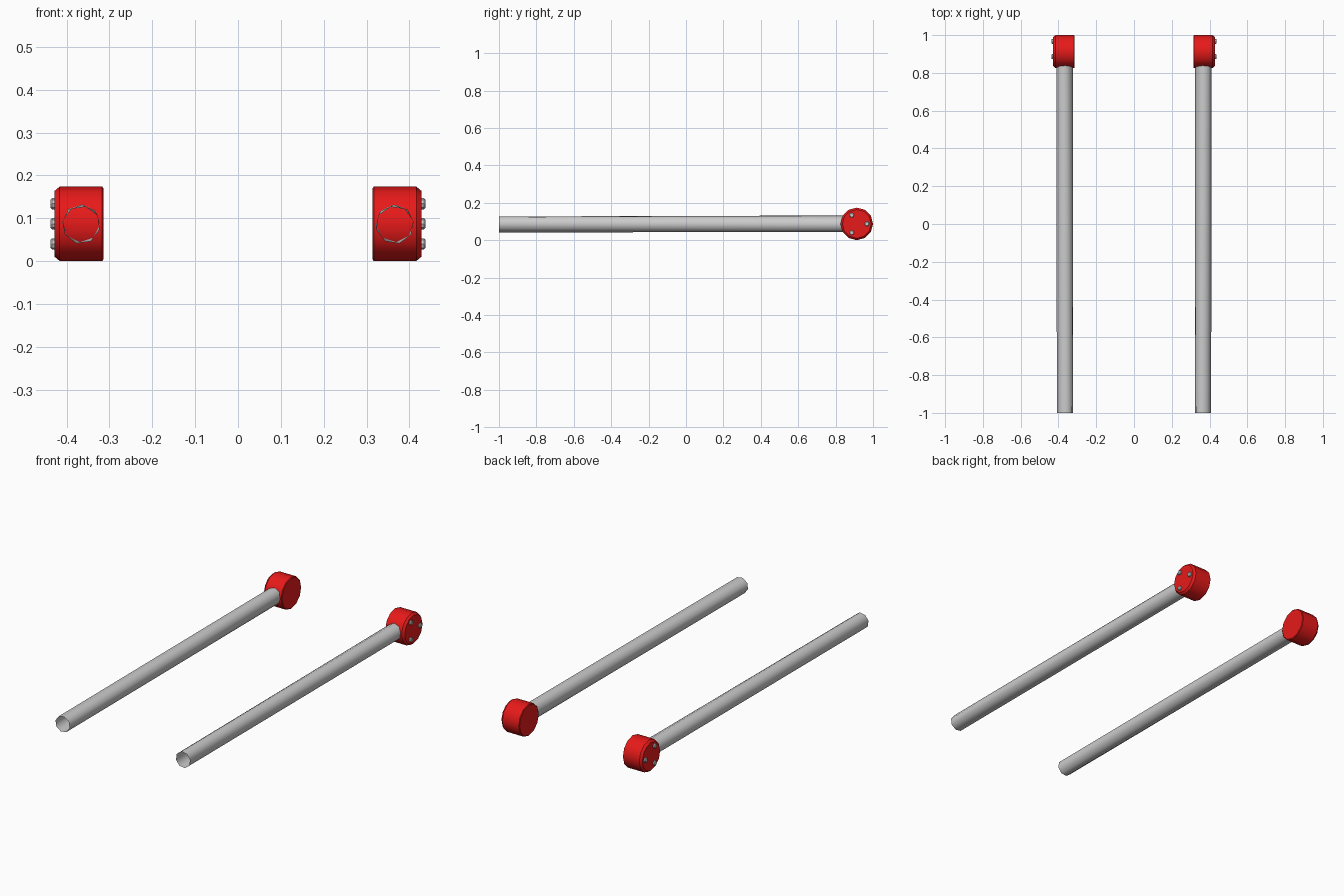
import bpy, bmesh, math

if "Cube" in bpy.data.objects:
    bpy.data.objects.remove(bpy.data.objects["Cube"])

red = bpy.data.materials.new("red_paint")
red.diffuse_color = (0.8, 0.01, 0.01, 1)
red.use_nodes = True
red.node_tree.nodes["Principled BSDF"].inputs["Base Color"].default_value = red.diffuse_color


def lathe(name, axis, profile, sides, caps, smooth, mat=None):
    """Rings of (position along axis, radius, (c1, c2) centre, start angle in degrees), mirrored in x."""
    bm = bmesh.new()
    rings = []
    for t, r, (c1, c2), a0 in profile:
        ring = []
        for i in range(sides):
            a = math.radians(a0) + math.tau * i / sides
            u, v = c1 + r * math.cos(a), c2 + r * math.sin(a)
            ring.append(bm.verts.new((t, u, v) if axis == "x" else (u, t, v)))
        rings.append(ring)
    for lo, hi in zip(rings, rings[1:]):
        for i in range(sides):
            j = (i + 1) % sides
            bm.faces.new((lo[i], lo[j], hi[j], hi[i]))
    if caps:
        bm.faces.new(rings[0])
        bm.faces.new(rings[-1])
    bmesh.ops.recalc_face_normals(bm, faces=bm.faces)
    me = bpy.data.meshes.new(name)
    bm.to_mesh(me)
    bm.free()
    ob = bpy.data.objects.new(name, me)
    bpy.context.collection.objects.link(ob)
    if mat:
        me.materials.append(mat)
    # Left-hand copy
    origin_mirror = ob.modifiers.new("Mirror", "MIRROR")
    origin_mirror.use_axis[0] = True
    origin_mirror.use_mirror_merge = False
    bpy.ops.object.select_all(action="DESELECT")
    ob.select_set(True)
    bpy.context.view_layer.objects.active = ob
    bpy.ops.object.shade_smooth_by_angle(angle=math.radians(smooth))
    return ob


# Open octagonal tubes with a very slight twist
lathe("tube", "y", [(-1.0, 0.044, (0.366, 0.084), 14),
                    (0.85, 0.044, (0.366, 0.088), 4)], 8, False, 50)

# Red end drums, chamfered more on the outside than the inside
hub = (0.913, 0.087)
lathe("end_drum", "x", [(0.314, 0.083, hub, 0), (0.317, 0.087, hub, 0),
                        (0.416, 0.087, hub, 0), (0.428, 0.077, hub, 0)], 12, True, 35, red)

# Three bolts on each outer drum face
for k in range(3):
    a = math.tau * k / 3
    c = (hub[0] + 0.054 * math.cos(a), hub[1] + 0.054 * math.sin(a))
    lathe(f"bolt_{k + 1}", "x", [(0.422, 0.013, c, 0), (0.434, 0.013, c, 0),
                                 (0.437, 0.010, c, 0)], 8, True, 30)
